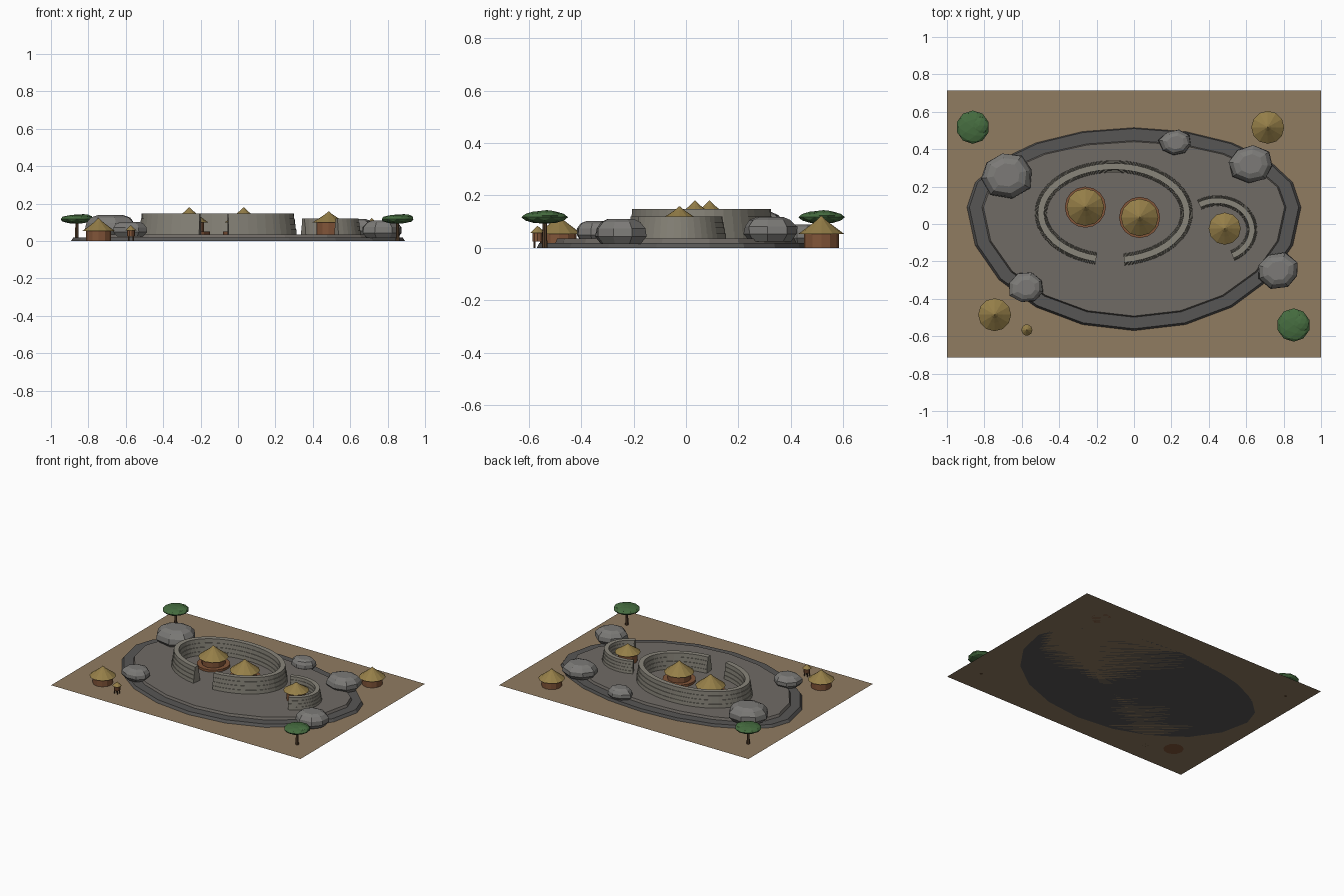
import bpy, bmesh, math, random
from math import sin, cos, pi, radians
from mathutils import Matrix, Vector

if "Cube" in bpy.data.objects:
    bpy.data.objects.remove(bpy.data.objects["Cube"])

random.seed(4)


def mat(name, *rgb):
    m = bpy.data.materials.new(name)
    m.diffuse_color = (*rgb, 1)
    m.use_nodes = True
    m.node_tree.nodes["Principled BSDF"].inputs["Base Color"].default_value = m.diffuse_color
    return m


EARTH = mat("earth", .28, .20, .12)
LEDGE = mat("dark_rock", .095, .093, .09)
ROCK = mat("rock", .16, .145, .13)
BOULDER = mat("boulder_grey", .20, .195, .185)
STONE = mat("wall_stone", .25, .235, .195)
THATCH = mat("thatch", .30, .21, .065)
MUD = mat("mud", .22, .09, .04)
WOOD = mat("wood", .09, .05, .025)
LEAF = mat("leaf", .06, .15, .05)


def finish(name, bm, material):
    bmesh.ops.recalc_face_normals(bm, faces=bm.faces[:])
    me = bpy.data.meshes.new(name)
    bm.to_mesh(me)
    bm.free()
    me.materials.append(material)
    ob = bpy.data.objects.new(name, me)
    bpy.context.collection.objects.link(ob)
    return ob


def loft(name, rings, material, closed_profile=False):
    """Skin closed rings of points; caps both ends."""
    bm = bmesh.new()
    vs = [[bm.verts.new(p) for p in r] for r in rings]
    n = len(vs[0])
    for a, b in zip(vs, vs[1:]):
        for i in range(n):
            j = (i + 1) % n
            bm.faces.new((a[i], a[j], b[j], b[i]))
    bm.faces.new(vs[0])
    bm.faces.new(vs[-1])
    return finish(name, bm, material)


def lathe(name, x, y, profile, material, n=12):
    """Round part from (radius, z) pairs."""
    rings = [[(x + r * cos(2 * pi * i / n), y + r * sin(2 * pi * i / n), z)
              for i in range(n)] for r, z in profile]
    return loft(name, rings, material)


# Ground sheet
bm = bmesh.new()
bm.faces.new([bm.verts.new(p) for p in
              ((-1, -.713, 0), (1, -.713, 0), (1, .713, 0), (-1, .713, 0))])
finish("ground", bm, EARTH)


# Two-step rocky plateau, egg-shaped in plan
def egg(a, top, bottom, z, n=20, cy=.09):
    out = []
    for i in range(n):
        t = 2 * pi * i / n
        b = top if sin(t) > 0 else bottom
        out.append((a * cos(t), cy + b * sin(t), z))
    return out


loft("plateau_lower", [egg(.893, .425, .66, 0), egg(.88, .42, .65, .019)], LEDGE)
loft("plateau_upper", [egg(.815, .357, .59, .015), egg(.805, .35, .582, .036)], ROCK)


# Dry-stone walls: battered profile with slightly stepped courses
def wall(name, cx, cy, a, b, start, end, z0, z1, base, top, n):
    courses = 4
    side = []
    for k in range(courses):
        w = base + (top - base) * k / (courses - 1)
        side += [(w, z0 + (z1 - z0) * k / courses),
                 (w - .001, z0 + (z1 - z0) * (k + 1) / courses)]
    profile = side + [(-w, z) for w, z in reversed(side)]
    rings = []
    for i in range(n + 1):
        t = radians(start + (end - start) * i / n)
        nor = Vector((cos(t) / a, sin(t) / b)).normalized()
        rings.append([(cx + a * cos(t) + nor.x * w, cy + b * sin(t) + nor.y * w, z)
                      for w, z in profile])
    loft(name, rings, STONE)


wall("great_wall", -.108, .058, .39, .25, -82, 256, .034, .148, .032, .018, 44)
wall("crescent_wall", .445, -.03, .185, .155, -64, 121, .034, .12, .028, .016, 22)


# Boulders: faceted, flat-topped, irregular
def boulder(name, x, y, rx, ry, z0, z1, n=8):
    turn = random.random()
    wob = [random.uniform(.9, 1.06) for _ in range(n)]
    rings = []
    for f, h in ((.78, 0), (1, .3), (.97, .62), (.78, .88), (.52, 1)):
        ring = []
        for i in range(n):
            t = 2 * pi * (i + turn) / n
            k = f * wob[i] * random.uniform(.97, 1.03)
            ring.append((x + rx * k * cos(t), y + ry * k * sin(t), z0 + (z1 - z0) * h))
        rings.append(ring)
    loft(name, rings, BOULDER)


for i, (x, y, rx, ry, z0, z1) in enumerate((
        (-.68, .265, .145, .125, .03, .138),
        (-.575, -.34, .1, .087, .025, .103),
        (.225, .435, .09, .074, .015, .09),
        (.625, .32, .12, .1, .025, .117),
        (.77, -.25, .12, .098, .015, .11))):
    boulder(f"boulder_{i + 1}", x, y, rx, ry, z0, z1)


# Round huts with conical thatch
def hut(name, x, y, z, wall_r, roof_r, eave, apex, plinth=0):
    h = apex - eave
    if plinth:
        lathe(name + "_plinth", x, y, [(plinth, z), (plinth, z + .018)], MUD, 16)
    lathe(name + "_wall", x, y, [(wall_r, z), (wall_r, eave + .012)], MUD)
    lathe(name + "_roof", x, y, [(roof_r * .7, eave + .004), (roof_r, eave),
                                 (roof_r * .5, eave + h * .47),
                                 (roof_r * .22, eave + h * .75), (.002, apex)], THATCH)


hut("hut_west", -.26, .09, .034, .078, .1, .1, .18, .11)
hut("hut_centre", .03, .035, .034, .078, .1, .1, .18, .11)
hut("hut_east", .485, -.025, .034, .065, .086, .1, .158)
hut("hut_front", -.745, -.485, 0, .067, .088, .053, .122)
hut("hut_back", .715, .517, 0, .067, .088, .053, .122)

# Little granary on stilts
gx, gy = -.573, -.567
for i in range(4):
    t = pi / 4 + i * pi / 2
    lathe(f"granary_leg_{i + 1}", gx + .017 * cos(t), gy + .017 * sin(t),
          [(.004, 0), (.004, .028)], WOOD, 6)
lathe("granary_body", gx, gy, [(.021, .025), (.021, .062)], MUD, 10)
lathe("granary_roof", gx, gy, [(.03, .057), (.002, .083)], THATCH, 10)


# Flat-crowned trees
def blob(name, x, y, z, r, h):
    bm = bmesh.new()
    bmesh.ops.create_icosphere(bm, subdivisions=2, radius=1, matrix=(
        Matrix.Translation((x, y, z)) @ Matrix.Diagonal((r, r, h, 1))))
    finish(name, bm, LEAF)


for name, x, y in (("tree_back", -.862, .518), ("tree_front", .853, -.54)):
    lathe(name + "_trunk", x, y, [(.011, 0), (.008, .11)], WOOD, 7)
    blob(name + "_crown", x, y, .117, .089, .025)
    blob(name + "_crown_top", x + .033, y + .008, .123, .053, .021)
